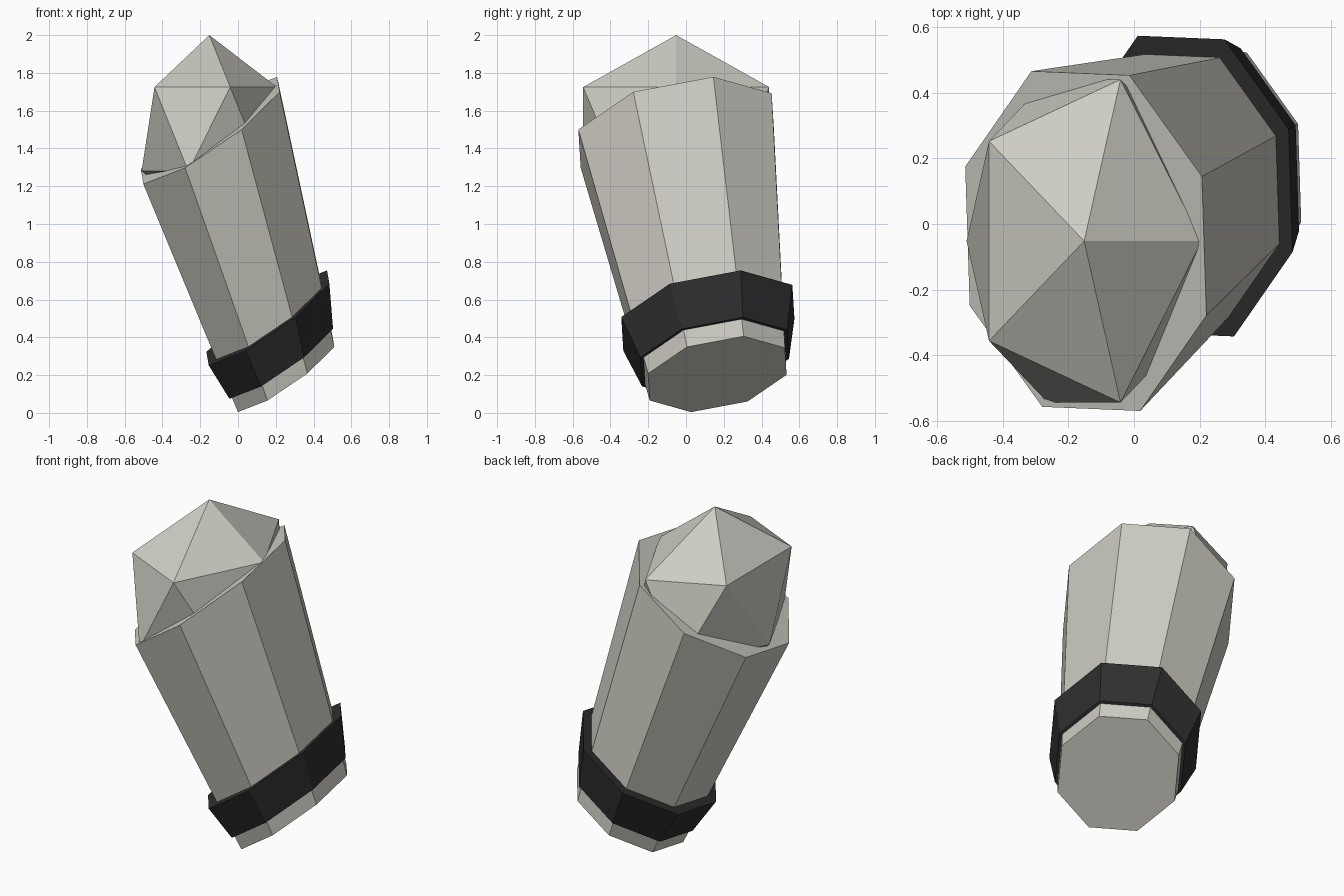
import bpy, bmesh, math
from mathutils import Vector, Matrix

cube = bpy.data.objects.get("Cube")
if cube:
    bpy.data.objects.remove(cube, do_unlink=True)


def material(name, color):
    mat = bpy.data.materials.new(name)
    mat.use_nodes = True
    mat.diffuse_color = color
    mat.node_tree.nodes["Principled BSDF"].inputs["Base Color"].default_value = color
    return mat


stone = material("warm light grey", (0.62, 0.61, 0.55, 1))
black = material("soft black", (0.028, 0.028, 0.028, 1))

# Leaning axis of the cup and the two half-widths of its slanted oval rim
BASE = Vector((0.25, 0.166, 0.205))
TOP = Vector((-0.147, -0.052, 1.495))
RIM_U = Vector((-0.354, -0.197, -0.284))
RIM_V = Vector((0.166, -0.518, 0.005))
SIDES = 8


def finish(name, bm, mat):
    bmesh.ops.recalc_face_normals(bm, faces=bm.faces)
    mesh = bpy.data.meshes.new(name)
    bm.to_mesh(mesh)
    bm.free()
    mesh.materials.append(mat)
    obj = bpy.data.objects.new(name, mesh)
    bpy.context.collection.objects.link(obj)
    return obj


def slanted_tube(name, sections, mat):
    """Capped eight-sided tube; sections are (position along axis, rim scale)."""
    bm = bmesh.new()
    rings = []
    for t, scale in sections:
        center = BASE.lerp(TOP, t)
        angles = [math.tau * i / SIDES for i in range(SIDES)]
        rings.append([bm.verts.new(center + scale * (RIM_U * math.cos(a) + RIM_V * math.sin(a)))
                      for a in angles])
    for low, high in zip(rings, rings[1:]):
        for i in range(SIDES):
            j = (i + 1) % SIDES
            bm.faces.new((low[i], low[j], high[j], high[i]))
    bm.faces.new(rings[0][::-1])
    bm.faces.new(rings[-1])
    return finish(name, bm, mat)


# Flared cup and the dark band around its lower end
slanted_tube("cup", [(0, 0.707), (1, 1)], stone)
slanted_tube("band", [(0.066, 0.76), (0.231, 0.885)], black)

# Faceted ball seated in the cup
bm = bmesh.new()
bmesh.ops.create_icosphere(bm, subdivisions=1, radius=1)
bm.transform(Matrix.Translation((-0.152, -0.052, 1.502)) @ Matrix.Diagonal((0.401, 0.579, 0.498, 1)))
finish("ball", bm, stone)
